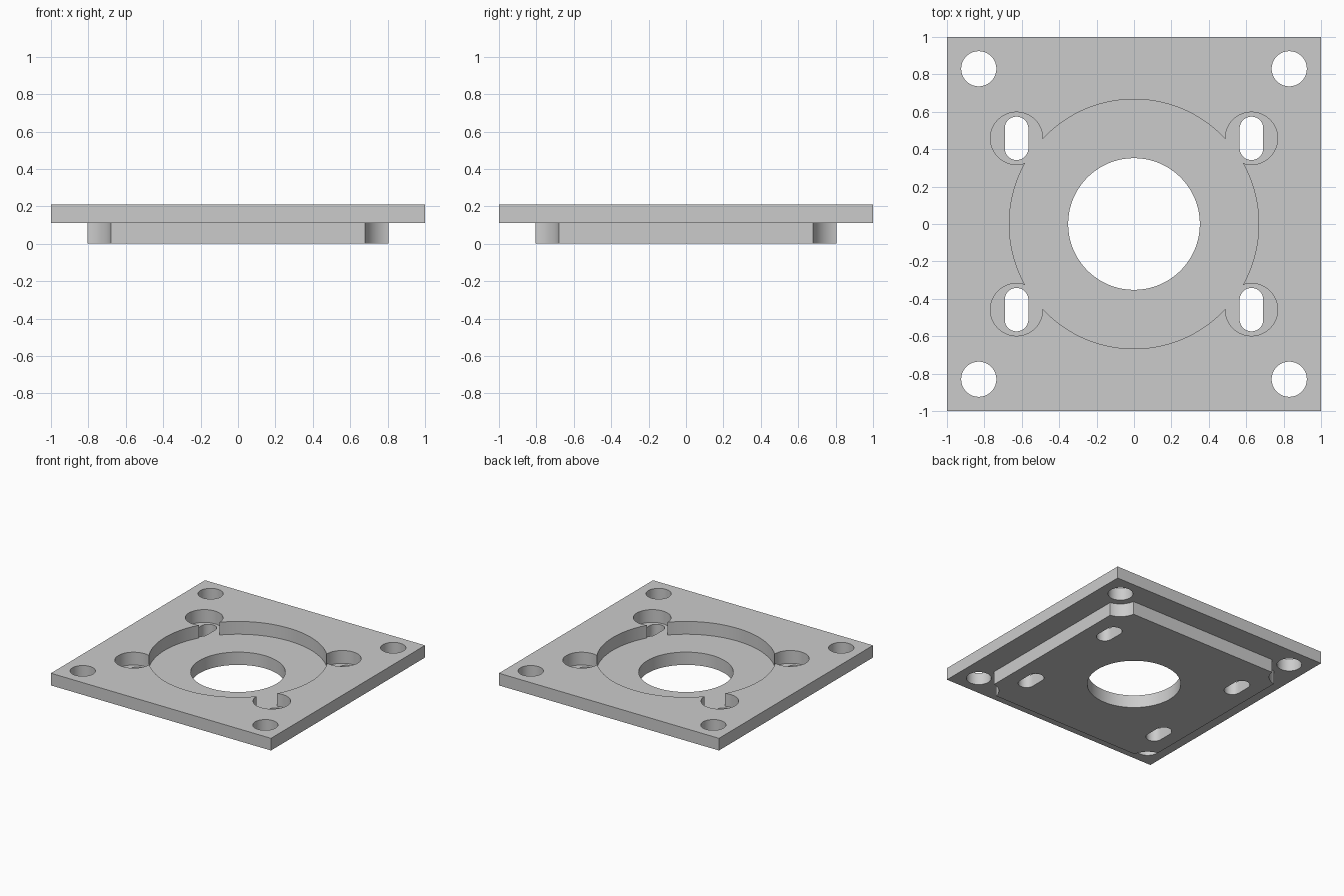
import bpy, bmesh
from math import pi, cos, sin, radians

old = bpy.data.objects.get("Cube")
if old:
    bpy.data.objects.remove(old, do_unlink=True)

grey = bpy.data.materials.new("plain grey")
grey.use_nodes = True
colour = (0.6, 0.6, 0.6, 1)
grey.diffuse_color = colour
grey.node_tree.nodes["Principled BSDF"].inputs["Base Color"].default_value = colour

TOP, STEP, FLOOR = 0.21, 0.11, 0.105
CORNERS = [(sx, sy) for sx in (-1, 1) for sy in (-1, 1)]


def prism(name, outline, z0, z1):
    """Extrude a flat outline from z0 to z1."""
    bm = bmesh.new()
    face = bm.faces.new([bm.verts.new((x, y, z0)) for x, y in outline])
    up = bmesh.ops.extrude_face_region(bm, geom=[face])["geom"]
    bmesh.ops.translate(bm, vec=(0, 0, z1 - z0),
                        verts=[v for v in up if isinstance(v, bmesh.types.BMVert)])
    bmesh.ops.recalc_face_normals(bm, faces=bm.faces)
    mesh = bpy.data.meshes.new(name)
    bm.to_mesh(mesh)
    bm.free()
    mesh.materials.append(grey)
    obj = bpy.data.objects.new(name, mesh)
    bpy.context.collection.objects.link(obj)
    return obj


def square(half):
    return [(-half, -half), (half, -half), (half, half), (-half, half)]


def slot(cx, cy, radius, straight=0.0, steps=64):
    """Circle, or a rounded slot along y when straight > 0."""
    pts = []
    for i in range(steps):
        a = 2 * pi * (i + 0.5) / steps
        shift = straight if sin(a) > 0 else -straight
        pts.append((cx + radius * cos(a), cy + radius * sin(a) + shift))
    return pts


def combine(target, tool, operation):
    """Apply a boolean and discard the tool."""
    mod = target.modifiers.new(operation, "BOOLEAN")
    mod.operation, mod.solver, mod.object = operation, "EXACT", tool
    bpy.context.view_layer.objects.active = target
    bpy.ops.object.modifier_apply(modifier=mod.name)
    bpy.data.objects.remove(tool, do_unlink=True)


def cut(target, outline, z0, z1):
    combine(target, prism("cutter", outline, z0, z1), "DIFFERENCE")


# Lower block with concave corners clearing the bolt holes
block = prism("lower_block", square(0.805), 0, 0.15)
for sx, sy in CORNERS:
    cut(block, slot(sx * 0.83, sy * 0.83, 0.152), -0.1, 0.3)

# Wide plate joined to the block
plate = prism("mounting_plate", square(1.0), STEP, TOP)
combine(plate, block, "UNION")

# Round pocket and bore
cut(plate, slot(0, 0, 0.667, steps=96), FLOOR, 0.4)
cut(plate, slot(0, 0, 0.352, steps=96), -0.1, 0.4)

# Corner bolt holes, counterbores and slots
for sx, sy in CORNERS:
    cut(plate, slot(sx * 0.83, sy * 0.83, 0.094), -0.1, 0.4)
    cut(plate, slot(sx * 0.628, sy * 0.458, 0.14), FLOOR, 0.4)
    cut(plate, slot(sx * 0.628, sy * 0.458, 0.063, 0.053), -0.1, 0.4)

bpy.ops.object.select_all(action="DESELECT")
plate.select_set(True)
bpy.context.view_layer.objects.active = plate
bpy.ops.object.shade_smooth_by_angle(angle=radians(30))
